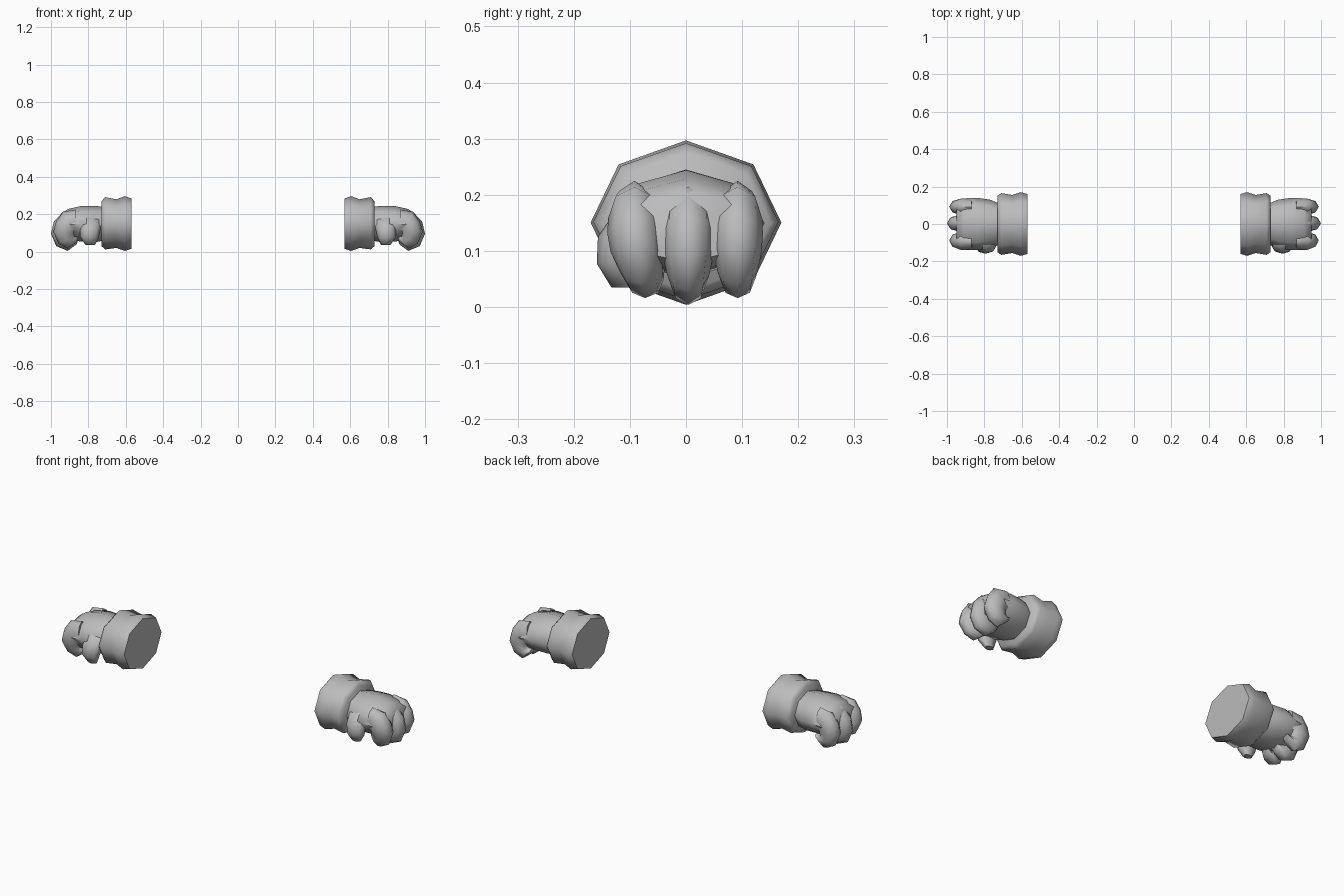
import bpy, bmesh, math

cube = bpy.data.objects.get("Cube")
if cube:
    bpy.data.objects.remove(cube, do_unlink=True)

grey = bpy.data.materials.new("glove grey")
grey.use_nodes = True
GREY = (0.5, 0.5, 0.5, 1)
grey.diffuse_color = GREY
grey.node_tree.nodes["Principled BSDF"].inputs["Base Color"].default_value = GREY


def loft(name, side, rings, sides=8):
    """Skin rings given as (outer x, outer z, inner x, inner z, centre y, half width)."""
    bm = bmesh.new()
    loops = []
    for ox, oz, ix, iz, yc, w in rings:
        cx, cz, hx, hz = (ox + ix) / 2, (oz + iz) / 2, (ox - ix) / 2, (oz - iz) / 2
        loop = []
        for i in range(sides):
            a = math.tau * i / sides
            c, s = math.cos(a), math.sin(a)
            loop.append(bm.verts.new((side * (cx + hx * c), yc + w * s, cz + hz * c)))
        loops.append(loop)
    for a, b in zip(loops, loops[1:]):
        for i in range(sides):
            j = (i + 1) % sides
            bm.faces.new((a[i], a[j], b[j], b[i]))
    bm.faces.new(loops[0])
    bm.faces.new(loops[-1])
    bmesh.ops.recalc_face_normals(bm, faces=bm.faces)
    mesh = bpy.data.meshes.new(name)
    bm.to_mesh(mesh)
    bm.free()
    mesh.materials.append(grey)
    obj = bpy.data.objects.new(name, mesh)
    bpy.context.collection.objects.link(obj)
    bpy.ops.object.select_all(action='DESELECT')
    obj.select_set(True)
    bpy.context.view_layer.objects.active = obj
    bpy.ops.object.shade_smooth_by_angle(angle=math.radians(62))
    return obj


def upright(x, top, bottom, w, y=0):
    return (x, top, x, bottom, y, w)


# Flared octagonal cuff and the back of the hand with its palm
cuff = [upright(0.57, 0.285, 0.015, 0.16), upright(0.605, 0.297, 0.004, 0.17),
        upright(0.65, 0.28, 0.02, 0.155), upright(0.71, 0.292, 0.012, 0.165),
        upright(0.73, 0.27, 0.03, 0.15)]
hand = [upright(0.71, 0.24, 0.06, 0.105), upright(0.77, 0.245, 0.05, 0.13),
        upright(0.84, 0.244, 0.055, 0.14), upright(0.91, 0.228, 0.06, 0.137),
        upright(0.95, 0.2, 0.08, 0.115)]

# Thumb hanging beside the palm
thumb = [(0.84, 0.19, 0.73, 0.17, -0.085, 0.035), (0.845, 0.13, 0.735, 0.12, -0.115, 0.042),
         (0.845, 0.08, 0.745, 0.075, -0.125, 0.034), (0.815, 0.035, 0.765, 0.035, -0.115, 0.018)]

# Curled finger outline: outer x, outer z, inner x, inner z, width factor
curl = [(0.87, 0.225, 0.86, 0.10, 0.8), (0.935, 0.214, 0.87, 0.10, 0.98),
        (0.985, 0.16, 0.87, 0.10, 1.0), (1.0, 0.095, 0.87, 0.09, 0.95),
        (0.972, 0.03, 0.87, 0.085, 0.8), (0.91, 0.004, 0.86, 0.08, 0.68),
        (0.862, 0.04, 0.85, 0.085, 0.5)]
# Finger name, centre, half width, shortening and inward lean at the tip
fingers = [("index_finger", -0.092, 0.048, 0.012, 0.018),
           ("middle_finger", 0.004, 0.047, 0.0, 0.0),
           ("little_finger", 0.092, 0.045, 0.012, 0.0)]

for label, side in (("left", 1), ("right", -1)):
    loft(label + "_cuff", side, cuff)
    loft(label + "_hand", side, hand)
    loft(label + "_thumb", side, thumb)
    for name, y, w, short, lean in fingers:
        rings = [(ox - short * (ox > 0.95), oz + short * (oz < 0.1), ix, iz,
                  y + lean * (1 - f) / 0.3 * (oz < 0.1), w * f)
                 for ox, oz, ix, iz, f in curl]
        loft(label + "_" + name, side, rings)
